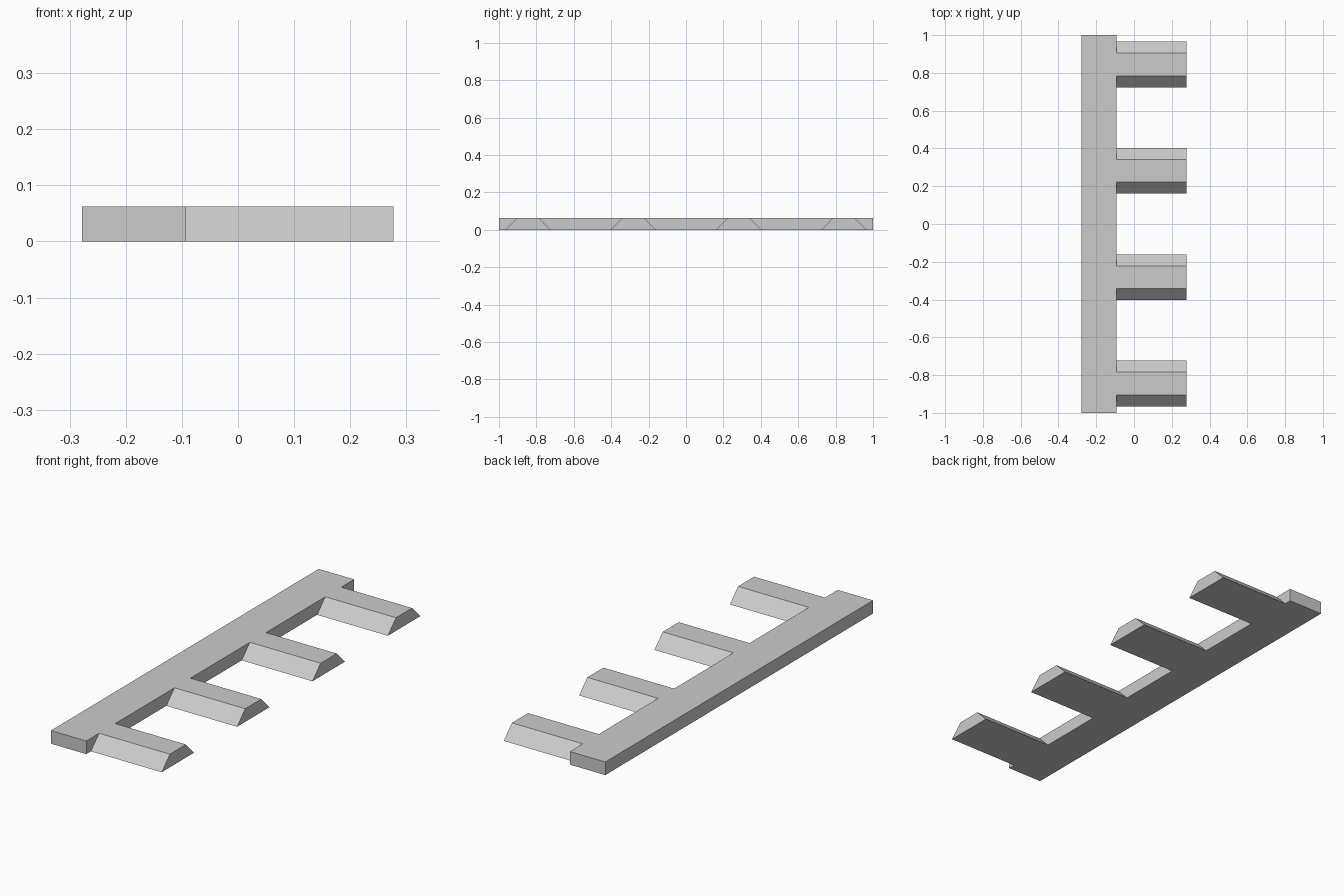
import bpy
import bmesh
from mathutils import Vector

cube = bpy.data.objects.get("Cube")
if cube:
    bpy.data.objects.remove(cube, do_unlink=True)

HEIGHT = 0.062
LEFT, JOINT, TIP = -0.278, -0.093, 0.277
TOOTH_COUNT, SPACING = 4, 0.563
BASE_HALF, TOP_HALF = 0.121, 0.06

# Single plain grey
grey = bpy.data.materials.new("plain_grey")
grey.use_nodes = True
grey.diffuse_color = (0.6, 0.6, 0.6, 1)
grey.node_tree.nodes["Principled BSDF"].inputs["Base Color"].default_value = (0.6, 0.6, 0.6, 1)


def prism(name, profile, x0, x1):
    """Extrude a closed (y, z) profile along x."""
    bm = bmesh.new()
    face = bm.faces.new([bm.verts.new((x0, y, z)) for y, z in profile])
    result = bmesh.ops.extrude_face_region(bm, geom=[face], use_keep_orig=True)
    moved = [v for v in result["geom"] if isinstance(v, bmesh.types.BMVert)]
    bmesh.ops.translate(bm, verts=moved, vec=Vector((x1 - x0, 0, 0)))
    bmesh.ops.recalc_face_normals(bm, faces=bm.faces)
    mesh = bpy.data.meshes.new(name)
    bm.to_mesh(mesh)
    bm.free()
    mesh.materials.append(grey)
    obj = bpy.data.objects.new(name, mesh)
    bpy.context.collection.objects.link(obj)
    return obj


# Long flat bar
prism("spine", [(-1, 0), (1, 0), (1, HEIGHT), (-1, HEIGHT)], LEFT, JOINT)

# Evenly spaced teeth with sloping sides, butted against the bar
tooth_profile = [(-BASE_HALF, 0), (BASE_HALF, 0), (TOP_HALF, HEIGHT), (-TOP_HALF, HEIGHT)]
for i in range(TOOTH_COUNT):
    tooth = prism(f"tooth_{i + 1}", tooth_profile, JOINT, TIP)
    tooth.location.y = (i - (TOOTH_COUNT - 1) / 2) * SPACING
